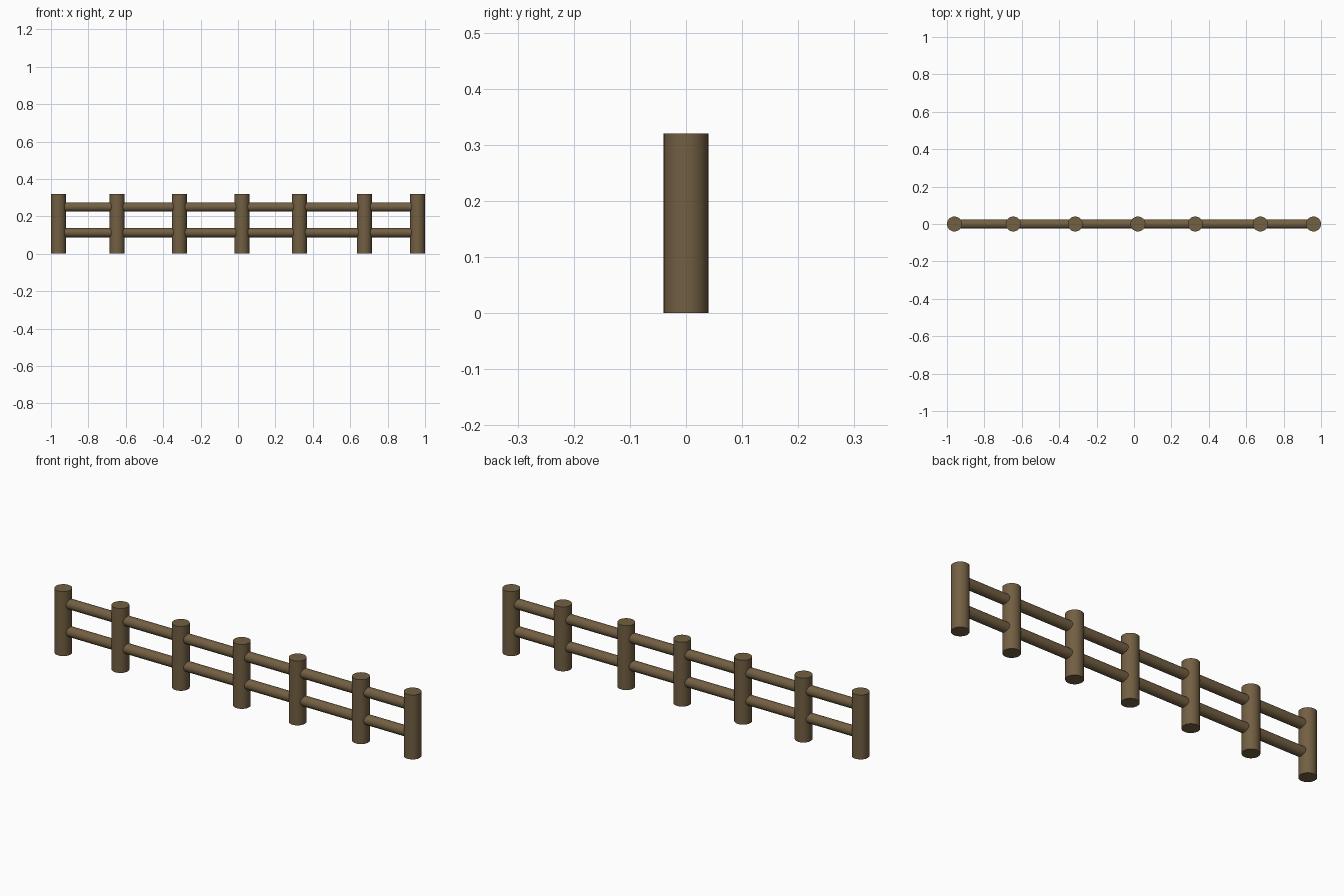
import bpy
import math

if "Cube" in bpy.data.objects:
    bpy.data.objects.remove(bpy.data.objects["Cube"])

wood = bpy.data.materials.new("wood")
wood.diffuse_color = (0.17, 0.115, 0.055, 1)
wood.use_nodes = True
wood.node_tree.nodes["Principled BSDF"].inputs["Base Color"].default_value = wood.diffuse_color


def log(name, radius, length, location, rotation=(0, 0, 0)):
    bpy.ops.mesh.primitive_cylinder_add(vertices=32, radius=radius, depth=length,
                                        location=location, rotation=rotation)
    obj = bpy.context.object
    obj.name = name
    obj.data.materials.append(wood)
    bpy.ops.object.shade_smooth_by_angle(angle=math.radians(30))
    return obj


# Upright posts, irregularly spaced
HEIGHT = 0.32
posts_x = [-0.96, -0.646, -0.314, 0.021, 0.328, 0.676, 0.96]
for i, x in enumerate(posts_x):
    log(f"post_{i + 1}", 0.04, HEIGHT, (x, 0, HEIGHT / 2))

# Two round rails running through the posts
for name, z in (("lower_rail", 0.113), ("upper_rail", 0.25)):
    log(name, 0.025, posts_x[-1] - posts_x[0], (0, 0, z), (0, math.pi / 2, 0))
